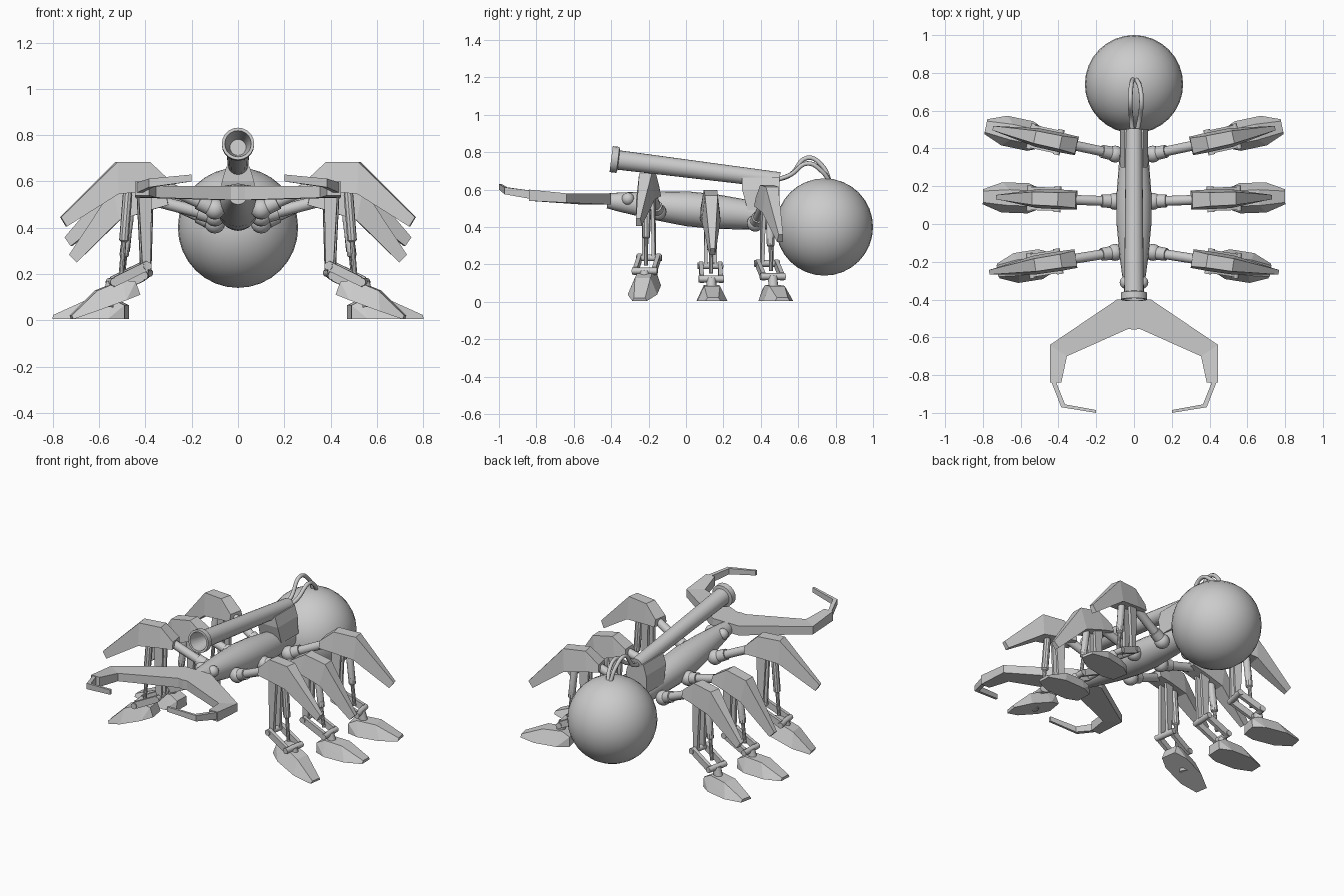
import bpy, bmesh, math
from mathutils import Vector, Matrix

if "Cube" in bpy.data.objects:
    bpy.data.objects.remove(bpy.data.objects["Cube"], do_unlink=True)


def finish(name, bm, smooth=False):
    bmesh.ops.recalc_face_normals(bm, faces=bm.faces)
    mesh = bpy.data.meshes.new(name)
    bm.to_mesh(mesh)
    bm.free()
    ob = bpy.data.objects.new(name, mesh)
    bpy.context.collection.objects.link(ob)
    if smooth:
        bpy.ops.object.select_all(action='DESELECT')
        ob.select_set(True)
        bpy.context.view_layer.objects.active = ob
        bpy.ops.object.shade_smooth_by_angle(angle=math.radians(35))
    return ob


def loft(name, sections):
    """Skin a row of equal-length point loops and cap both ends."""
    bm = bmesh.new()
    rings = [[bm.verts.new(p) for p in s] for s in sections]
    n = len(rings[0])
    for a, b in zip(rings, rings[1:]):
        for i in range(n):
            j = (i + 1) % n
            bm.faces.new((a[i], a[j], b[j], b[i]))
    bm.faces.new(rings[0])
    bm.faces.new(rings[-1])
    return finish(name, bm)


def lathe(name, a, b, profile, segs=16):
    """Turn a (radius, fraction) profile around the axis a-b."""
    a, b = Vector(a), Vector(b)
    turn = (b - a).to_track_quat('Z', 'Y')
    bm = bmesh.new()
    rings = []
    for r, t in profile:
        c = a.lerp(b, t)
        rings.append([bm.verts.new(c + turn @ Vector((r * math.cos(w), r * math.sin(w), 0)))
                      for w in (math.tau * i / segs for i in range(segs))])
    for p, q in zip(rings, rings[1:]):
        for i in range(segs):
            j = (i + 1) % segs
            bm.faces.new((p[i], p[j], q[j], q[i]))
    bm.faces.new(rings[0])
    bm.faces.new(rings[-1])
    return finish(name, bm, True)


def rod(name, a, b, r, segs=12):
    return lathe(name, a, b, [(r, 0), (r, 1)], segs)


def ball(name, centre, r, segs=16):
    bm = bmesh.new()
    bmesh.ops.create_uvsphere(bm, u_segments=segs, v_segments=segs // 2, radius=r,
                              matrix=Matrix.Translation(centre))
    return finish(name, bm, True)


def hull(name, points):
    bm = bmesh.new()
    for p in points:
        bm.verts.new(p)
    bmesh.ops.convex_hull(bm, input=bm.verts)
    return finish(name, bm)


# Body, abdomen and cannon
lathe("body", (0, -0.42, 0.54), (0, 0.53, 0.445),
      [(0.04, 0), (0.05, 0.06), (0.075, 0.25), (0.093, 0.45), (0.093, 0.6),
       (0.08, 0.78), (0.066, 0.92), (0.06, 1)], 20)
ball("abdomen", (0, 0.74, 0.4), 0.26, 32)
lathe("cannon", (0, -0.4, 0.763), (0, 0.5, 0.65),
      [(0.035, 0.14), (0.057, 0), (0.07, 0), (0.07, 0.04), (0.052, 0.045),
       (0.043, 1)], 20)
loft("cannon_mount", [[(-w, y0, z), (w, y0, z), (w, y1, z), (-w, y1, z)]
                      for w, y0, y1, z in ((0.075, 0.33, 0.5, 0.49),
                                           (0.07, 0.30, 0.5, 0.60),
                                           (0.05, 0.30, 0.5, 0.665))])

# Feed hoses from the cannon to the abdomen
for label, x, top in (("left", 0.03, 0.74), ("right", -0.015, 0.77)):
    curve = bpy.data.curves.new(label + "_hose", 'CURVE')
    curve.dimensions = '3D'
    curve.bevel_depth = 0.012
    curve.bevel_resolution = 2
    curve.resolution_u = 6
    spline = curve.splines.new('BEZIER')
    path = [(x / 2, 0.48, 0.65), (x, 0.56, 0.68), (x * 1.3, 0.65, top),
            (x, 0.73, top - 0.045), (x / 3, 0.77, 0.64)]
    spline.bezier_points.add(len(path) - 1)
    for bp, co in zip(spline.bezier_points, path):
        bp.co = co
        bp.handle_left_type = bp.handle_right_type = 'AUTO'
    bpy.context.collection.objects.link(bpy.data.objects.new(label + "_hose", curve))


# Jaws and eyes
JAW = [((0, -0.40), (0, -0.56), 0.52, 0.58),
       ((0.09, -0.40), (0.03, -0.555), 0.52, 0.58),
       ((0.445, -0.64), (0.355, -0.70), 0.53, 0.58),
       ((0.445, -0.84), (0.385, -0.84), 0.54, 0.60)]
PINCER = [((0.44, -0.83), (0.415, -0.83), 0.55, 0.595),
          ((0.385, -0.97), (0.365, -0.955), 0.575, 0.612),
          ((0.20, -1.0), (0.20, -0.985), 0.60, 0.63)]


def blade(name, rows, side):
    loft(name, [[(side * o[0], o[1], lo), (side * i[0], i[1], lo),
                 (side * i[0], i[1], hi), (side * o[0], o[1], hi)]
                for o, i, lo, hi in rows])


for label, side in (("left", 1), ("right", -1)):
    blade(label + "_jaw", JAW, side)
    blade(label + "_pincer", PINCER, side)
    ball(label + "_eye", (side * 0.042, -0.31, 0.55), 0.034)

# Shell rows: distance out, top height, bottom height, top and bottom half width
SHELL = [(0.31, 0.61, 0.565, 0.042, 0.05), (0.39, 0.685, 0.56, 0.036, 0.052),
         (0.53, 0.685, 0.545, 0.034, 0.05), (0.775, 0.445, 0.405, 0.012, 0.016)]
# Foot points: distance out, half width, height
FOOT = [(0.49, 0.05, 0.005), (0.56, 0.08, 0.005), (0.70, 0.08, 0.005), (0.80, 0.04, 0.005),
        (0.49, 0.045, 0.065), (0.54, 0.04, 0.09), (0.66, 0.042, 0.085), (0.80, 0.03, 0.022)]


def leg(label, side, y, hip_z, yaw, drop, droop, heel_lift):
    cy, sy = math.cos(yaw), math.sin(yaw)

    def at(u, v, z):
        d = u - 0.1
        return Vector((side * (0.1 + d * cy - v * sy), y + d * sy + v * cy, z))

    def tilted(u, v, z):
        du, dz = u - 0.39, z - 0.62
        c, s = math.cos(droop), math.sin(droop)
        return at(0.39 + du * c + dz * s, v, 0.62 - drop + dz * c - du * s)

    # Hip and upper arm
    ball(label + "_hip", at(0.1, 0, hip_z), 0.045)
    rod(label + "_arm", at(0.1, 0, hip_z), tilted(0.38, 0, 0.605), 0.026)
    lathe(label + "_arm_collar", at(0.1, 0, hip_z), tilted(0.38, 0, 0.605),
          [(0.036, 0.1), (0.034, 0.26)], 12)

    # Armour shell
    rows = []
    for u, top, low, wt, wb in SHELL:
        shift = 0.025 if u > 0.7 else 0
        rows.append([tilted(u - shift, -wb, low), tilted(u - shift, wb, low),
                     tilted(u, wt, top), tilted(u, -wt, top)])
    loft(label + "_shell", rows)

    # Shin struts, piston and ankle
    knee_z = 0.235 - 0.5 * drop
    toe_z = knee_z - 0.07
    for v in (-0.022, 0.022):
        top, low = tilted(0.41, v, 0.585), at(0.405, v * 1.2, knee_z)
        loft(label + "_strut", [[p + at(du, dv, 0) - at(0, 0, 0)
                                 for du, dv in ((-w, -0.009), (w, -0.009), (w, 0.009), (-w, 0.009))]
                                for p, w in ((top, 0.03), (low, 0.017))])
        a, b = at(0.405, v * 2.3, knee_z), at(0.55, v * 2.3, toe_z)
        loft(label + "_ankle_plate",
             [[p + at(0, dv, dz) - at(0, 0, 0)
               for dv, dz in ((-0.011, -0.022), (0.011, -0.022), (0.011, 0.022), (-0.011, 0.022))]
              for p in (a, b)])
    lathe(label + "_piston", tilted(0.48, 0, 0.57), at(0.51, 0, toe_z + 0.03),
          [(0.014, 0), (0.021, 0.08), (0.021, 0.6), (0.011, 0.62), (0.011, 1)], 10)
    for u, z in ((0.405, knee_z), (0.55, toe_z)):
        rod(label + "_pin", at(u, -0.068, z), at(u, 0.068, z), 0.018)
    rod(label + "_ankle_post", at(0.55, 0, toe_z), at(0.57, 0, 0.06), 0.026)

    # Foot, rolled up onto its toe where needed
    c, s = math.cos(heel_lift), math.sin(heel_lift)
    slide = 0.22 * heel_lift
    hull(label + "_foot", [at(0.8 - slide + (u - 0.8) * c + (z * s if heel_lift else 0), v * k,
                              z * c - (u - 0.8) * s)
                           for u, v, z in FOOT for k in (-1, 1)])


rad = math.radians
for side_name, side in (("left", 1), ("right", -1)):
    leg(side_name + "_front", side, -0.15, 0.48, rad(-9), 0, 0, rad(20))
    leg(side_name + "_middle", side, 0.12, 0.45, rad(2), 0.085, rad(12), 0)
    leg(side_name + "_rear", side, 0.37, 0.42, rad(12), 0.06, rad(4), 0)
